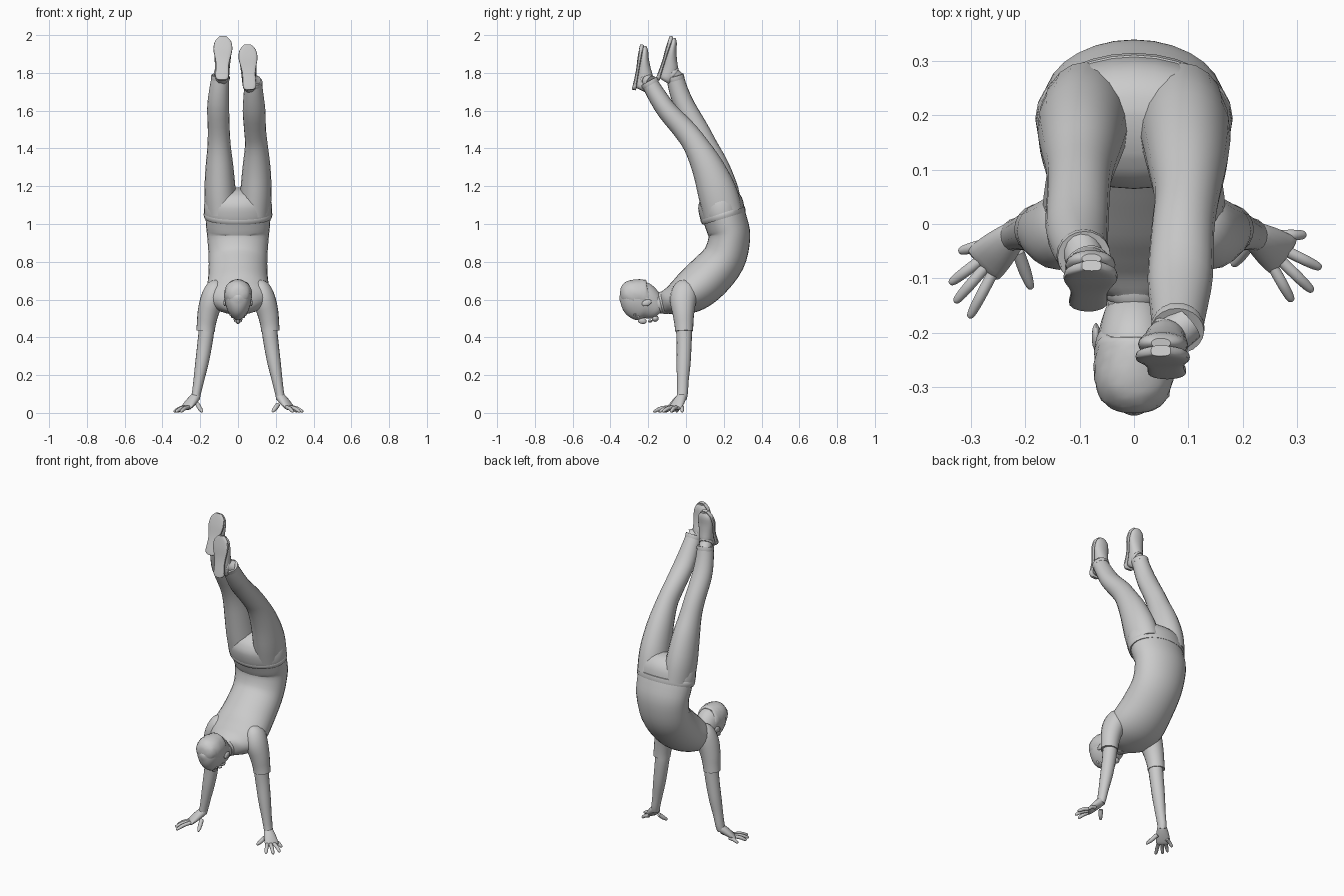
import bpy, bmesh, math, random
from mathutils import Vector

random.seed(3)
X = Vector((1, 0, 0))


def finish(name, bm, angle=40):
    bmesh.ops.recalc_face_normals(bm, faces=bm.faces)
    me = bpy.data.meshes.new(name)
    bm.to_mesh(me)
    bm.free()
    ob = bpy.data.objects.new(name, me)
    bpy.context.collection.objects.link(ob)
    bpy.ops.object.select_all(action='DESELECT')
    ob.select_set(True)
    bpy.context.view_layer.objects.active = ob
    bpy.ops.object.shade_smooth_by_angle(angle=math.radians(angle))
    return ob


def catmull(p0, p1, p2, p3, t):
    return [0.5 * (2 * b + (c - a) * t + (2 * a - 5 * b + 4 * c - d) * t * t
                   + (3 * b - a - 3 * c + d) * t ** 3) for a, b, c, d in zip(p0, p1, p2, p3)]


def loft(name, secs, n=20, steps=3, ref=X, e=1.0, taper=0.0, jitter=0.0):
    """Skin elliptical sections (x, y, z, half width, half depth) along a smooth path."""
    pts, m = [], len(secs)
    for i in range(m - 1):
        q = [secs[max(i - 1, 0)], secs[i], secs[i + 1], secs[min(i + 2, m - 1)]]
        pts += [catmull(*q, k / steps) for k in range(steps)]
    pts.append(list(secs[-1]))
    cen = [Vector(p[:3]) for p in pts]
    bm, rings = bmesh.new(), []
    for i, p in enumerate(pts):
        t = (cen[min(i + 1, len(cen) - 1)] - cen[max(i - 1, 0)]).normalized()
        side = (ref - t * ref.dot(t)).normalized()
        up = t.cross(side)
        ring = []
        for k in range(n):
            w = 2 * math.pi * k / n
            c, s = math.cos(w), math.sin(w)
            c, s = math.copysign(abs(c) ** e, c), math.copysign(abs(s) ** e, s)
            j = 1 + random.uniform(-jitter, jitter)
            ring.append(bm.verts.new(cen[i] + j * (side * c * max(p[3], .002) * (1 + taper * s)
                                                   + up * s * max(p[4], .002))))
        rings.append(ring)
    for a, b in zip(rings, rings[1:]):
        for k in range(n):
            bm.faces.new((a[k], a[(k + 1) % n], b[(k + 1) % n], b[k]))
    bm.faces.new(rings[0])
    bm.faces.new(rings[-1])
    return finish(name, bm)


def ball(name, loc, size, rot=0.0):
    bm = bmesh.new()
    bmesh.ops.create_uvsphere(bm, u_segments=14, v_segments=8, radius=1)
    bmesh.ops.scale(bm, vec=size, verts=bm.verts)
    ob = finish(name, bm)
    ob.location, ob.rotation_euler.x = loc, rot
    return ob


# Shirt body, arching from the waist down to the neck
loft("shirt", [(0, .19, 1.07, .172, .114), (0, .215, 1.0, .170, .113), (0, .23, .93, .163, .110),
               (0, .20, .815, .155, .115), (0, .115, .715, .158, .122), (0, .03, .645, .168, .115),
               (0, -.045, .605, .160, .090), (0, -.10, .588, .110, .066),
               (0, -.125, .582, .060, .056)], n=28, steps=4)
loft("collar", [(0, -.10, .585, .062, .062), (0, -.125, .582, .061, .060),
                (0, -.135, .580, .054, .056)], n=20)

# Trousers: hips, waistband and two differently bent legs
loft("trouser_hips", [(0, .198, 1.035, .176, .117), (0, .19, 1.065, .181, .121),
                      (0, .18, 1.12, .176, .117), (0, .17, 1.165, .150, .085),
                      (0, .165, 1.185, .080, .035)], n=28)
loft("waistband", [(0, .202, 1.03, .177, .118), (0, .199, 1.04, .181, .122),
                   (0, .194, 1.055, .182, .123), (0, .192, 1.062, .178, .118)], n=28, steps=1)
legs = {
    "left": [(-.088, .195, 1.06, .083, .105), (-.095, .175, 1.17, .083, .104),
             (-.098, .14, 1.30, .074, .088), (-.10, .10, 1.41, .062, .068),
             (-.102, .06, 1.50, .058, .060), (-.105, -.005, 1.62, .058, .055),
             (-.10, -.04, 1.71, .052, .050), (-.092, -.06, 1.785, .046, .046)],
    "right": [(.088, .195, 1.06, .083, .105), (.095, .165, 1.17, .083, .103),
              (.098, .115, 1.30, .074, .085), (.097, .05, 1.42, .060, .066),
              (.09, -.01, 1.50, .058, .060), (.085, -.10, 1.60, .060, .053),
              (.082, -.16, 1.69, .052, .048), (.08, -.197, 1.755, .046, .043)]}
for side, path in legs.items():
    loft(side + "_trouser_leg", path)

# Shoes: upper, sole and ankle, laid out along the heel-to-toe line
UPPER = [(.004, .050, .018, .028), (.02, .053, .034, .041), (.07, .056, .038, .044),
         (.12, .045, .042, .034), (.17, .035, .046, .025), (.215, .030, .039, .018),
         (.238, .025, .018, .009)]
SOLE = [(0, .010, .020, .011), (.018, .010, .035, .011), (.08, .011, .034, .009),
        (.12, .011, .040, .009), (.17, .010, .050, .011), (.215, .010, .043, .011),
        (.243, .010, .018, .010)]
for side, heel, toe in (("left", (-.085, -.16, 1.765), (-.078, -.085, 2.0)),
                        ("right", (.062, -.285, 1.712), (.05, -.245, 1.94))):
    H = Vector(heel)
    d = (Vector(toe) - H).normalized()
    nrm = Vector((0, d.z, -d.y))
    place = lambda rows: [(*(H + d * l + nrm * h), a, b) for l, h, a, b in rows]
    loft(side + "_shoe_upper", place(UPPER), n=18)
    loft(side + "_shoe_sole", place(SOLE), n=20, e=.6)
    A = Vector(legs[side][-1][:3])
    B = H + d * .062 + nrm * .06
    loft(side + "_ankle", [(*A.lerp(B, -.8), .036, .036), (*A, .036, .036), (*B, .037, .042)], n=16)
    loft(side + "_shoe_collar", [(*A.lerp(B, .35), .039, .043), (*A.lerp(B, .6), .042, .046),
                                 (*B, .038, .042)], n=16)
    hem = Vector(legs[side][-2][:3])
    loft(side + "_trouser_hem", [(*A.lerp(hem, .3), .048, .047), (*A.lerp(hem, .15), .050, .049),
                                 (*A, .049, .048)], n=20, steps=1)

# Arms, sleeves and spread hands
TIPS = {-1: [(-.32, -.05), (-.337, -.108), (-.328, -.142), (-.302, -.17), (-.19, -.117)],
        1: [(.314, -.02), (.342, -.08), (.327, -.122), (.29, -.14), (.183, -.075)]}
for s, side in ((-1, "left"), (1, "right")):
    loft(side + "_sleeve", [(s * .09, .01, .675, .03, .04), (s * .115, .0, .655, .055, .066),
                            (s * .138, -.015, .60, .061, .070), (s * .158, -.014, .53, .056, .058),
                            (s * .168, -.011, .47, .050, .050), (s * .172, -.010, .433, .049, .048)])
    loft(side + "_arm", [(s * .166, -.011, .50, .040, .042), (s * .168, -.01, .43, .041, .042),
                         (s * .178, -.01, .35, .039, .039), (s * .192, -.013, .26, .035, .037),
                         (s * .208, -.017, .17, .028, .031), (s * .220, -.019, .105, .024, .029),
                         (s * .226, -.024, .075, .024, .027)], n=16)
    W = Vector((s * .224, -.022, .085))
    tips = [Vector((x, y, .007)) for x, y in TIPS[s]]
    mean = sum(tips[:4], Vector()) / 4
    d = mean - W
    across = Vector((d.y, -d.x, 0)).normalized()
    K = W.lerp(mean, .52)
    K.z = .028
    M = W.lerp(K, .5)
    loft(side + "_palm", [(*W.lerp(K, -.15), .020, .018), (*W, .027, .024), (*M, .036, .022),
                          (*K, .040, .014), (*K.lerp(mean, .12), .034, .008)], n=16, ref=across)
    for i, tip in enumerate(tips):
        thumb = i == 4
        base = W.lerp(tip, .3 if thumb else .48)
        base.z = .045 if thumb else .03
        mid = base.lerp(tip, .5)
        mid.z = .024
        r = .012 if thumb else .0105
        loft("%s_%s" % (side, "thumb" if thumb else "finger_%d" % (i + 1)),
             [(*base, r, r), (*mid, r, r), (*mid.lerp(tip, .7), .009, .009),
              (*tip, .006, .006), (*tip.lerp(mid, -.08), .002, .002)],
             n=10, ref=Vector((0, 0, 1)))

# Neck and head, tipped back so the face looks at the floor
loft("neck", [(0, -.07, .59, .055, .055), (0, -.12, .58, .052, .054), (0, -.165, .582, .050, .052),
              (0, -.21, .59, .050, .055)], n=18)
loft("head", [(0, -.142, .525, .025, .030), (0, -.155, .538, .045, .052), (0, -.19, .568, .060, .084),
              (0, -.23, .588, .068, .103), (0, -.28, .607, .070, .095), (0, -.32, .622, .056, .064),
              (0, -.341, .628, .028, .034), (0, -.345, .63, .004, .004)], n=24, taper=.14)
loft("hair", [(0, -.172, .630, .040, .035), (0, -.20, .620, .064, .072), (0, -.235, .622, .072, .084),
              (0, -.285, .630, .073, .077), (0, -.325, .630, .059, .058), (0, -.344, .630, .033, .035),
              (0, -.349, .63, .004, .004)], n=28, steps=4, jitter=.03)
ball("nose", (0, -.232, .487), (.012, .024, .016), -.2)
ball("lips", (0, -.190, .486), (.022, .012, .008))
ball("chin", (0, -.163, .500), (.026, .018, .018))
for s, side in ((-1, "left"), (1, "right")):
    ball(side + "_brow", (s * .026, -.270, .522), (.022, .010, .012))
    ball(side + "_eye", (s * .026, -.252, .511), (.012, .009, .010))
    ball(side + "_ear", (s * .070, -.208, .583), (.008, .027, .017), .35)
